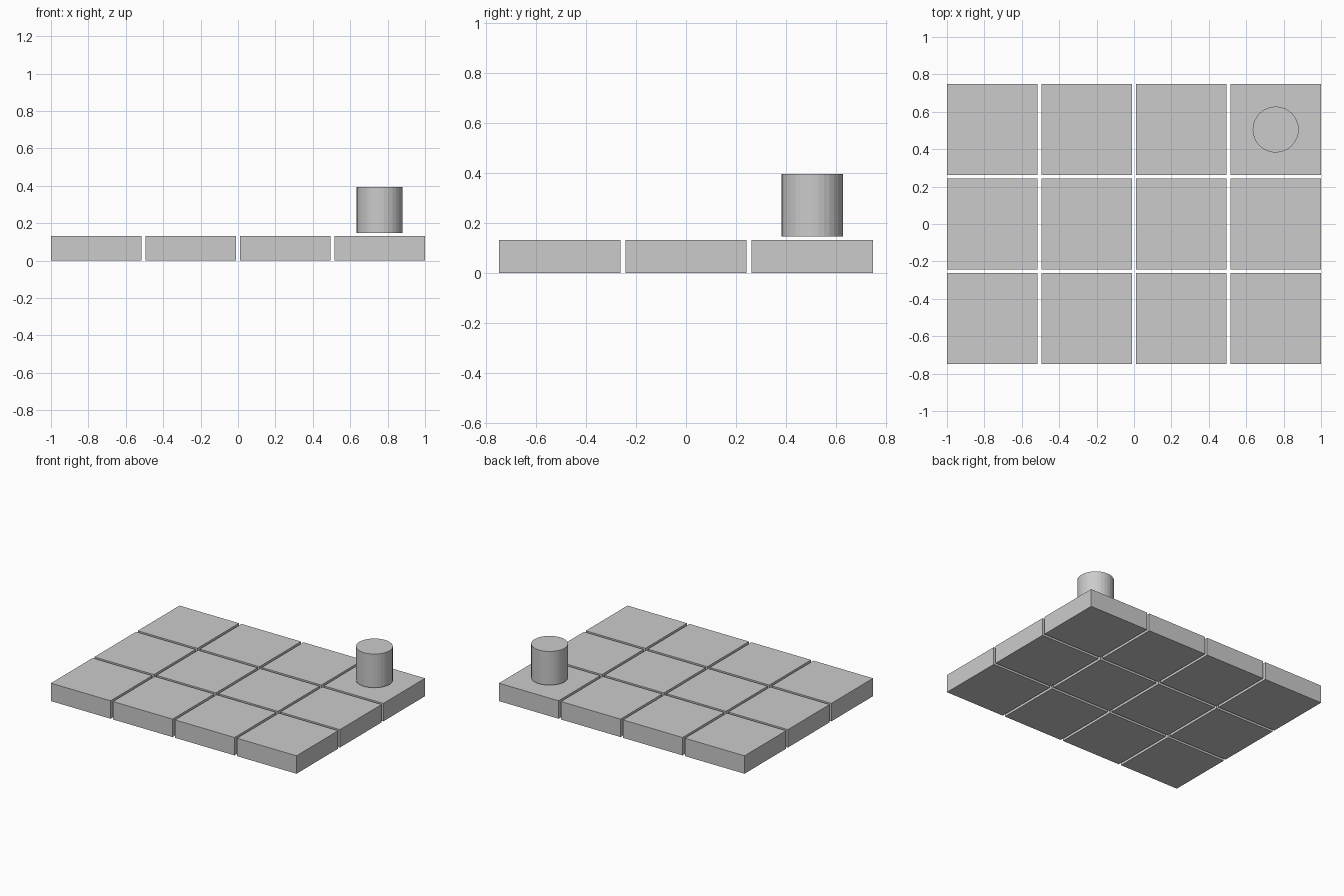
import bpy

if "Cube" in bpy.data.objects:
    bpy.data.objects.remove(bpy.data.objects["Cube"])

COLS, ROWS = 4, 3
TILE, GAP, THICK = 0.485, 0.02, 0.132
PITCH = TILE + GAP


def tile(name, x, y):
    bpy.ops.mesh.primitive_cube_add(size=1, location=(x, y, THICK / 2))
    ob = bpy.context.object
    ob.name = name
    ob.dimensions = (TILE, TILE, THICK)
    bpy.ops.object.transform_apply(location=False, rotation=False, scale=True)


# Board of separate square tiles
for r in range(ROWS):
    for c in range(COLS):
        tile(f"floor_tile_{r + 1}_{c + 1}",
             (c - (COLS - 1) / 2) * PITCH, (r - (ROWS - 1) / 2) * PITCH)

# Cylindrical piece hovering just above the back right tile
BOTTOM, TOP = 0.147, 0.395
bpy.ops.mesh.primitive_cylinder_add(
    vertices=32, radius=0.123, depth=TOP - BOTTOM,
    location=(1.5 * PITCH, PITCH, (BOTTOM + TOP) / 2))
bpy.context.object.name = "player_piece"
